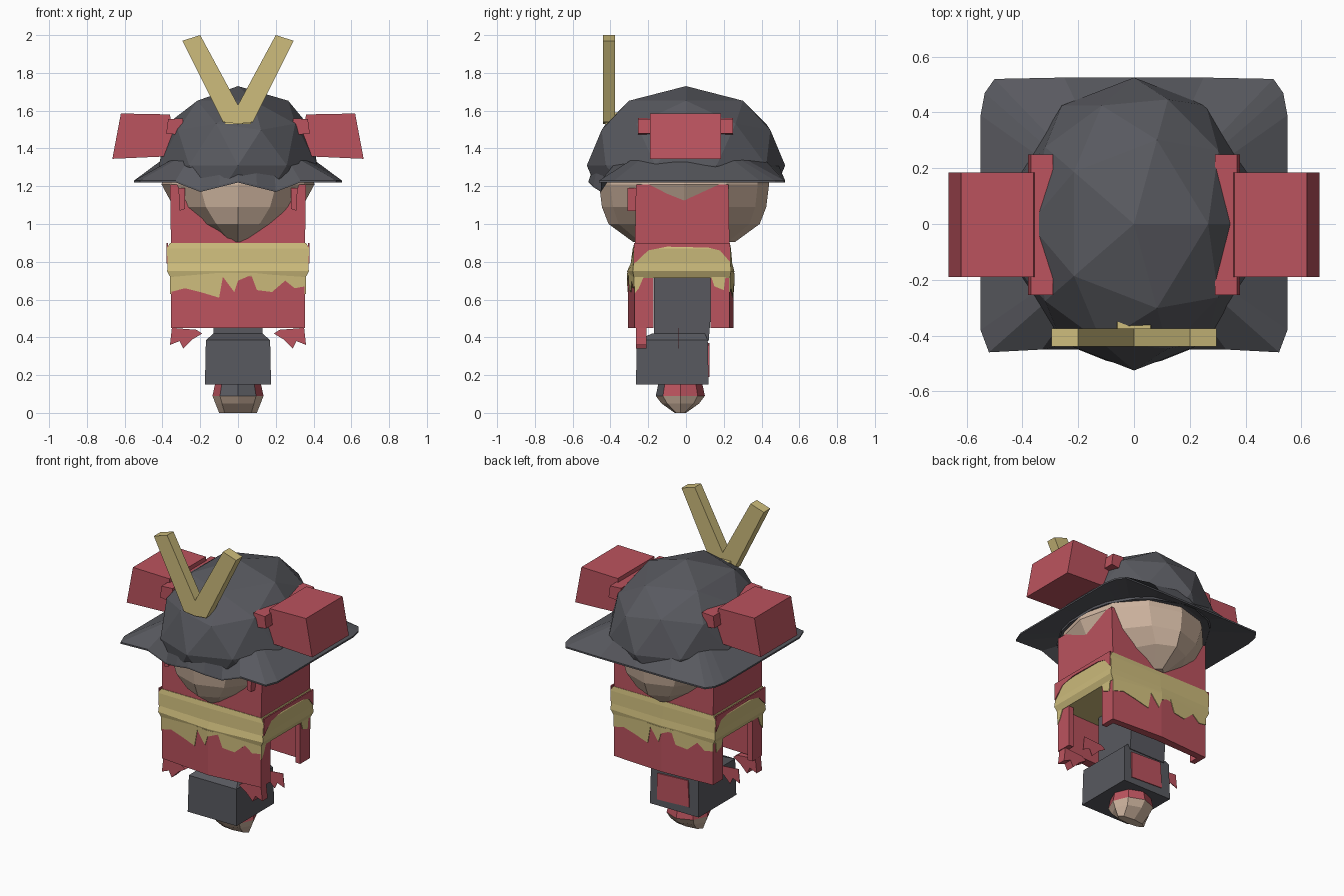
import bpy, bmesh
from math import cos, sin, tau, hypot

old = bpy.data.objects.get("Cube")
if old:
    bpy.data.objects.remove(old, do_unlink=True)


def material(name, r, g, b):
    lin = [((c / 255 + 0.055) / 1.055) ** 2.4 for c in (r, g, b)] + [1]
    m = bpy.data.materials.new(name)
    m.use_nodes = True
    m.diffuse_color = lin
    m.node_tree.nodes["Principled BSDF"].inputs["Base Color"].default_value = lin
    return m


IRON = material("iron grey", 88, 89, 95)
RED = material("armour red", 187, 83, 94)
GOLD = material("gold", 205, 188, 124)
SKIN = material("skin", 207, 181, 160)


def finish(name, bm, *mats):
    bmesh.ops.recalc_face_normals(bm, faces=bm.faces)
    mesh = bpy.data.meshes.new(name)
    bm.to_mesh(mesh)
    bm.free()
    for m in mats:
        mesh.materials.append(m)
    ob = bpy.data.objects.new(name, mesh)
    bpy.context.collection.objects.link(ob)
    return ob


def loft(name, rings, *mats):
    """Skin a stack of equal-length point rings and cap both ends."""
    bm = bmesh.new()
    loops = [[bm.verts.new(p) for p in ring] for ring in rings]
    n = len(loops[0])
    for a, b in zip(loops, loops[1:]):
        for i in range(n):
            j = (i + 1) % n
            bm.faces.new((a[i], a[j], b[j], b[i]))
    bm.faces.new(loops[0])
    bm.faces.new(loops[-1])
    return finish(name, bm, *mats)


def plate(name, outline, y0, y1, mat):
    """Extrude an x-z outline along y."""
    return loft(name, [[(x, y, z) for x, z in outline] for y in (y0, y1)], mat)


def side_plate(name, outline, x0, x1, mat):
    """Extrude a y-z outline along x."""
    return loft(name, [[(x, y, z) for y, z in outline] for x in (x0, x1)], mat)


def rect(hx, y0, y1, z, bulge=0.0):
    """Rectangle whose front and back may bow out at the middle."""
    return [(-hx, y0, z), (0, y0 - bulge, z), (hx, y0, z),
            (hx, y1, z), (0, y1 + bulge * 0.6, z), (-hx, y1, z)]


def oval(rx, ry, z, n, cy=-0.01):
    return [(rx * cos(tau * i / n), ry * sin(tau * i / n) + cy, z) for i in range(n)]


# Foot: faceted wedge, wrapped in red and iron where it meets the leg
foot = loft("foot", [oval(0.1, 0.03, 0, 8, -0.03), oval(0.12, 0.1, 0.05, 8, -0.03),
                     oval(0.135, 0.13, 0.09, 8, -0.03), oval(0.12, 0.115, 0.16, 8, -0.03)],
            SKIN, RED, IRON)
for f in foot.data.polygons:
    if f.center.z > 0.1:
        f.material_index = 2 if f.center.y < -0.03 and abs(f.center.x) < 0.08 else 1

# Leg block, inner column and back patch
loft("leg", [rect(0.175, -0.265, 0.12, 0.15), rect(0.17, -0.26, 0.115, 0.385),
             rect(0.13, -0.18, 0.1, 0.42)], IRON)
loft("inner_column", [rect(0.13, -0.17, 0.12, 0.38), rect(0.13, -0.17, 0.15, 0.74)], IRON)
plate("leg_back_patch", [(-0.11, 0.2), (0.12, 0.19), (0.12, 0.36), (-0.1, 0.37)],
      0.116, 0.124, RED)

# Skirt: bowed front and back panels with short side wings, open at the sides.
# Ragged gold trim follows each bowed panel in two halves.
half_drips = ([(-0.357, 0.74), (-0.357, 0.64), (-0.28, 0.66), (-0.2, 0.64), (-0.1, 0.61),
               (-0.08, 0.72), (-0.02, 0.64), (0, 0.7), (0, 0.74)],
              [(0, 0.74), (0, 0.7), (0.07, 0.73), (0.1, 0.65), (0.18, 0.64),
               (0.25, 0.7), (0.3, 0.66), (0.357, 0.67), (0.357, 0.74)])
for name, y, d, bow in (("front", -0.272, 1, 0.036), ("back", 0.23, -1, 0.022)):
    plan = [(-0.355, 0), (0, -bow), (0.355, 0), (0.355, 0.1), (0.32, 0.1),
            (0.32, 0.04), (0, 0.03), (-0.32, 0.04), (-0.32, 0.1), (-0.355, 0.1)]
    loft(name + "_skirt", [[(x, y + d * t, z) for x, t in plan] for z in (0.45, 0.75)], RED)
    for part, outline in zip(("a", "b"), half_drips):
        loft(name + "_trim_" + part,
             [[(d * x, y - d * (bow * (1 - abs(x) / 0.357) + off), z) for x, z in outline]
              for off in (-0.002, 0.004)], GOLD)

# Torso and belt
loft("torso", [rect(0.35, -0.27, 0.23, 0.74), rect(0.355, -0.27, 0.23, 0.91),
               rect(0.36, -0.265, 0.225, 1.21)], RED)
loft("belt", [rect(0.357, -0.275, 0.233, 0.715, 0.03), rect(0.375, -0.282, 0.238, 0.75, 0.03),
              rect(0.372, -0.278, 0.236, 0.79, 0.015), rect(0.377, -0.277, 0.235, 0.87, 0.005),
              rect(0.36, -0.273, 0.232, 0.9)], GOLD)

# Torn cloth, side trim, helmet side guards and crest arms, one of each per side
for s, side in ((1, "left"), (-1, "right")):
    def mirrored(points):
        return [(s * x, z) for x, z in points]

    torn = mirrored([(0.19, 0.42), (0.24, 0.39), (0.29, 0.34), (0.31, 0.38),
                     (0.36, 0.36), (0.35, 0.45), (0.22, 0.44)])
    plate(side + "_torn_cloth_front", torn, -0.265, -0.21, RED)
    plate(side + "_torn_cloth_middle", torn, -0.04, -0.036, RED)
    side_plate(side + "_front_side_trim", [(-0.273, 0.73), (-0.273, 0.63), (-0.25, 0.66),
               (-0.22, 0.73)], s * 0.353, s * 0.359, GOLD)
    side_plate(side + "_back_side_trim", [(0.13, 0.73), (0.15, 0.67), (0.2, 0.65),
               (0.21, 0.73)], s * 0.353, s * 0.359, GOLD)
    side_plate(side + "_belt_side_cloth", [(-0.274, 0.9), (-0.274, 0.79), (-0.2, 0.86),
               (-0.1, 0.88), (0.12, 0.875), (0.18, 0.86), (0.232, 0.8), (0.232, 0.9)],
               s * 0.37, s * 0.379, RED)
    plate(side + "_guard", mirrored([(0.33, 1.36), (0.665, 1.345), (0.62, 1.585),
          (0.36, 1.58)]), -0.19, 0.185, RED)
    plate(side + "_guard_strap", mirrored([(0.3, 1.47), (0.38, 1.48), (0.37, 1.555),
          (0.29, 1.56)]), -0.255, 0.25, RED)
    plate(side + "_cheek_strap", mirrored([(0.28, 1.08), (0.31, 1.07), (0.315, 1.19),
          (0.28, 1.19)]), -0.31, -0.26, RED)
    plate(side + "_crest_arm", mirrored([(0, 1.53), (0.08, 1.54), (0.295, 1.97),
          (0.2, 2.0), (0, 1.63)]), -0.44, -0.375, GOLD)
loft("crest_mount", [rect(0.07, -0.43, -0.34, 1.53), rect(0.06, -0.42, -0.35, 1.59)], GOLD)

# Head: faceted, wide front to back
loft("head", [oval(0.08, 0.27, 0.905, 12), oval(0.23, 0.4, 1.0, 12),
              oval(0.34, 0.435, 1.09, 12), oval(0.405, 0.45, 1.21, 12),
              oval(0.38, 0.43, 1.3, 12)], SKIN)

# Helmet dome, with broad shoulders around the top
bm = bmesh.new()
bmesh.ops.create_icosphere(bm, subdivisions=2, radius=1)
for v in bm.verts:
    wide = 1.15 if 0.8 < v.co.z < 0.9 else 1
    v.co = (v.co.x * 0.44 * wide, v.co.y * 0.525 * wide, v.co.z * 0.42 / wide ** 0.3 + 1.31)
bmesh.ops.bisect_plane(bm, geom=bm.verts[:] + bm.edges[:] + bm.faces[:],
                       plane_co=(0, 0, 1.23), plane_no=(0, 0, 1), clear_inner=True)
finish("helmet_dome", bm, IRON)

# Brim: rounded square flare that rises into the dome, with a drooping front
half = [(0, -0.515, 1.22), (0.1, -0.49, 1.195), (0.2, -0.45, 1.17), (0.33, -0.45, 1.22),
        (0.52, -0.46, 1.22), (0.55, -0.38, 1.22), (0.55, 0, 1.22), (0.55, 0.39, 1.22),
        (0.535, 0.47, 1.22), (0.5, 0.52, 1.22), (0.25, 0.525, 1.22), (0, 0.525, 1.22)]
edge = half + [(-x, y, z) for x, y, z in half[-2:0:-1]]
lip = [(x, y, z + 0.01) for x, y, z in edge]
crown = []
for x, y, z in edge:
    r = hypot(x / 0.395, y / 0.475)
    crown.append((x / r, y / r, 1.345))
under = [(x * 0.94, y * 0.95, 1.25) for x, y, z in crown]
loft("helmet_brim", [under, edge, lip, crown], IRON)
